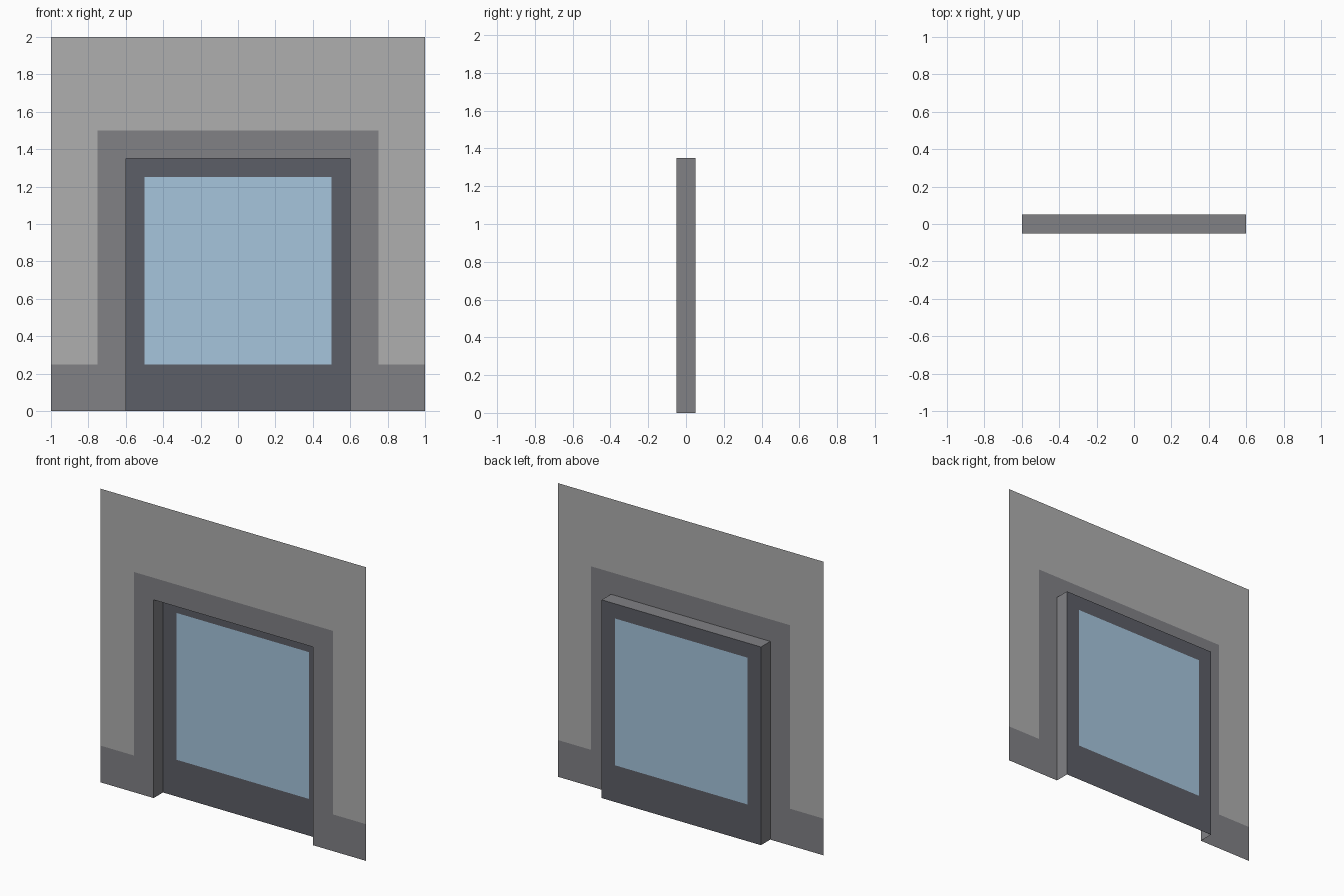
import bpy

if "Cube" in bpy.data.objects:
    bpy.data.objects.remove(bpy.data.objects["Cube"])

FRONT, BACK = -0.05, 0.05      # wall plane and recessed door plane
OPEN_X, OPEN_Z = 0.60, 1.35    # doorway half width and height


def material(name, rgb):
    m = bpy.data.materials.new(name)
    m.diffuse_color = (*rgb, 1)
    m.use_nodes = True
    m.node_tree.nodes["Principled BSDF"].inputs["Base Color"].default_value = m.diffuse_color
    return m


def sheet(name, faces, mat):
    """Object from a few separate flat polygons, welded by position."""
    verts, index, polys = [], {}, []
    for face in faces:
        poly = []
        for p in face:
            if p not in index:
                index[p] = len(verts)
                verts.append(p)
            poly.append(index[p])
        polys.append(poly)
    me = bpy.data.meshes.new(name)
    me.from_pydata(verts, [], polys)
    me.materials.append(mat)
    ob = bpy.data.objects.new(name, me)
    bpy.context.collection.objects.link(ob)
    return ob


def rect(x0, x1, z0, z1, y):
    """Rectangle facing the front (-y)."""
    return [(x0, y, z0), (x1, y, z0), (x1, y, z1), (x0, y, z1)]


def arch(outer_x, bottom, top, inner_x, inner_top, y):
    """Upside-down U of three rectangles around an opening."""
    return [rect(-outer_x, -inner_x, bottom, inner_top, y),
            rect(inner_x, outer_x, bottom, inner_top, y),
            [(-outer_x, y, inner_top), (-inner_x, y, inner_top),
             (inner_x, y, inner_top), (outer_x, y, inner_top),
             (outer_x, y, top), (-outer_x, y, top)]]


plaster = material("plaster", (0.43, 0.43, 0.43))
stone = material("stone", (0.22, 0.22, 0.235))
dark = material("dark_frame", (0.107, 0.112, 0.135))
blue = material("blue_glass", (0.38, 0.56, 0.72))

# Upper wall
sheet("wall", arch(1.0, 0.25, 2.0, 0.75, 1.5, FRONT), plaster)

# Door surround and the low plinth strips beside it
sheet("surround", arch(0.75, 0, 1.5, OPEN_X, OPEN_Z, FRONT), stone)
sheet("plinth", [rect(-1, -0.75, 0, 0.25, FRONT),
                 rect(0.75, 1, 0, 0.25, FRONT)], stone)

# Reveal: sides and head of the recess, open at the floor
path = [(-OPEN_X, 0), (-OPEN_X, OPEN_Z), (OPEN_X, OPEN_Z), (OPEN_X, 0)]
sheet("reveal", [[(a[0], FRONT, a[1]), (a[0], BACK, a[1]),
                  (b[0], BACK, b[1]), (b[0], FRONT, b[1])]
                 for a, b in zip(path, path[1:])], stone)

# Door frame with solid bottom panel, and its glass
sheet("door_frame", arch(OPEN_X, 0.25, OPEN_Z, 0.5, 1.25, BACK)
      + [[(-OPEN_X, BACK, 0), (OPEN_X, BACK, 0), (OPEN_X, BACK, 0.25),
          (0.5, BACK, 0.25), (-0.5, BACK, 0.25), (-OPEN_X, BACK, 0.25)]], dark)
sheet("glass", [rect(-0.5, 0.5, 0.25, 1.25, BACK)], blue)
